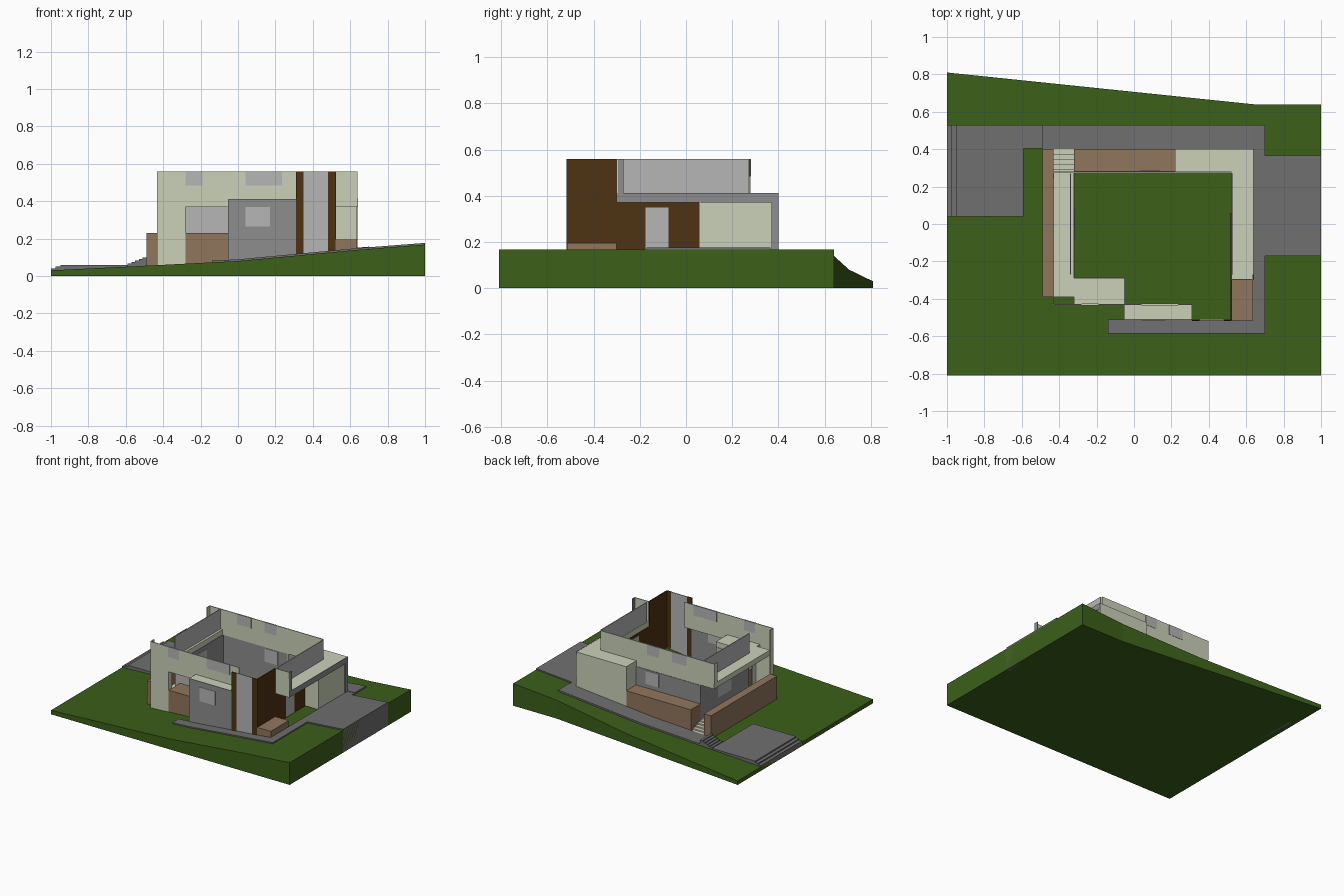
import bpy

if "Cube" in bpy.data.objects:
    bpy.data.objects.remove(bpy.data.objects["Cube"])


def material(name, rgb):
    m = bpy.data.materials.new(name)
    m.diffuse_color = (*rgb, 1)
    m.use_nodes = True
    m.node_tree.nodes["Principled BSDF"].inputs["Base Color"].default_value = m.diffuse_color
    return m


GRASS = material("grass", (0.045, 0.115, 0.01))
PALE = material("pale_render", (0.60, 0.64, 0.49))
WOOD = material("wood", (0.075, 0.032, 0.006))
BRICK = material("brick", (0.28, 0.18, 0.11))
PAVING = material("paving", (0.16, 0.16, 0.16))
WALL = material("grey_wall", (0.27, 0.27, 0.27))
GLASS = material("window", (0.47, 0.47, 0.47))
T = 0.006  # sheet wall thickness


def mesh(name, verts, faces, mat):
    me = bpy.data.meshes.new(name)
    me.from_pydata(verts, [], faces)
    ob = bpy.data.objects.new(name, me)
    bpy.context.collection.objects.link(ob)
    me.materials.append(mat)
    return ob


def box(name, x0, x1, y0, y1, z0, z1, mat):
    v = [(x, y, z) for x in (x0, x1) for y in (y0, y1) for z in (z0, z1)]
    f = [(0, 1, 3, 2), (4, 6, 7, 5), (0, 4, 5, 1), (2, 3, 7, 6), (0, 2, 6, 4), (1, 5, 7, 3)]
    return mesh(name, v, f, mat)


def wall_x(name, x, y0, y1, z0, z1, mat):
    return box(name, x - T / 2, x + T / 2, y0, y1, z0, z1, mat)


def wall_y(name, y, x0, x1, z0, z1, mat):
    return box(name, x0, x1, y - T / 2, y + T / 2, z0, z1, mat)


def lerp(pts, x):
    for (a, p), (b, q) in zip(pts, pts[1:]):
        if x <= b:
            return p + (q - p) * (x - a) / (b - a)
    return pts[-1][1]


GROUND = [(-1, 0.03), (-0.59, 0.05), (0, 0.08), (0.64, 0.14), (1, 0.168)]
BACK = [(-1, 0.81), (0.64, 0.64), (1, 0.64)]


def slope(name, xs, front, back, lift, bottom, mat):
    """Solid strip whose top follows the ground; back(x) gives its far edge."""
    v, f = [], []
    for x in xs:
        z = lerp(GROUND, x) + lift
        zb = bottom if bottom is not None else z - 0.02
        v += [(x, front, zb), (x, back(x), zb), (x, back(x), z), (x, front, z)]
    for i in range(len(xs) - 1):
        a = i * 4
        for k in range(4):
            n = (k + 1) % 4
            f.append((a + k, a + n, a + 4 + n, a + 4 + k))
    e = len(v) - 4
    f += [(3, 2, 1, 0), (e, e + 1, e + 2, e + 3)]
    return mesh(name, v, f, mat)


# Sloping site
slope("ground", [p[0] for p in GROUND], -0.81, lambda x: lerp(BACK, x), 0, 0, GRASS)

# Paths, drive, patio and steps
slope("drive", [0.70, 1], -0.17, lambda x: 0.365, 0.009, 0, PAVING)
slope("front_path", [-0.14, 0, 0.64, 0.70], -0.585, lambda x: -0.51, 0.009, None, PAVING)
slope("right_path", [0.635, 0.70], -0.51, lambda x: 0.40, 0.009, None, PAVING)
slope("back_path", [-0.49, 0, 0.64, 0.70], 0.40, lambda x: 0.53, 0.012, None, PAVING)
box("patio", -0.95, -0.59, 0.04, 0.53, 0.02, 0.06, PAVING)
for i in range(2):
    box(f"patio_step_{i}", -1 + 0.025 * i, -0.975 + 0.025 * i, 0.04, 0.53, 0.0, 0.04 + 0.01 * i, PAVING)
for i in range(5):
    box(f"path_step_{i}", -0.59 + 0.02 * i, -0.57 + 0.02 * i, 0.405, 0.53, 0.03, 0.066 + 0.008 * i, PAVING)

# Left terrace with its stair
box("terrace_floor", -0.43, -0.32, -0.39, 0.24, 0.05, 0.13, PALE)
for i in range(6):
    y = 0.40 - 0.027 * i
    box(f"terrace_step_{i}", -0.43, -0.32, y - 0.027, y, 0.05, 0.07 + 0.01 * i, PALE)

# Planters
box("left_planter", -0.49, -0.43, -0.39, 0.40, 0.05, 0.23, BRICK)
box("back_planter", -0.32, 0.22, 0.28, 0.40, 0.05, 0.23, BRICK)
box("recess_planter", -0.28, -0.05, -0.43, -0.29, 0.06, 0.23, BRICK)
box("front_planter", 0.52, 0.635, -0.515, -0.30, 0.12, 0.195, BRICK)

# Ground floor walls
wall_x("left_wall", -0.32, -0.29, 0.28, 0.05, 0.37, WALL)
wall_y("back_wall", 0.28, -0.32, 0.22, 0.07, 0.37, WALL)
wall_y("recess_window", -0.29, -0.32, -0.05, 0.07, 0.37, GLASS)
wall_x("room_left_wall", -0.05, -0.51, -0.29, 0.07, 0.41, WALL)
wall_y("room_front_wall", -0.51, -0.05, 0.31, 0.08, 0.412, WALL)
box("room_window", 0.04, 0.17, -0.515, -0.505, 0.265, 0.37, GLASS)
box("back_window", 0.03, 0.14, 0.275, 0.285, 0.26, 0.36, GLASS)
box("left_window", -0.325, -0.315, -0.08, 0.08, 0.2, 0.34, GLASS)
wall_x("right_wall", 0.52, -0.30, 0.06, 0.14, 0.37, WOOD)
box("side_door", 0.515, 0.525, -0.175, -0.075, 0.14, 0.35, GLASS)

# Tall stair tower front
wall_x("tower_side", 0.52, -0.515, -0.30, 0.13, 0.56, WOOD)
wall_y("tower_post_left", -0.515, 0.31, 0.35, 0.10, 0.56, WOOD)
wall_y("tower_glass", -0.512, 0.35, 0.48, 0.10, 0.56, GLASS)
wall_y("tower_post_right", -0.515, 0.48, 0.52, 0.12, 0.56, WOOD)

# Garage
wall_x("garage_door", 0.63, 0.06, 0.37, 0.14, 0.37, PALE)
wall_x("garage_frame", 0.637, 0.37, 0.40, 0.14, 0.37, WALL)
wall_y("garage_front", 0.06, 0.52, 0.635, 0.14, 0.37, PALE)
wall_y("garage_back", 0.397, 0.22, 0.64, 0.10, 0.37, PALE)
wall_x("garage_left", 0.223, 0.28, 0.40, 0.10, 0.37, PALE)

# Flat roof ledges
box("right_roof", 0.52, 0.638, -0.30, 0.40, 0.37, 0.412, PALE)
wall_x("right_fascia", 0.638, -0.30, 0.40, 0.37, 0.413, WALL)
box("back_roof", 0.22, 0.52, 0.28, 0.40, 0.37, 0.412, PALE)
box("left_roof", -0.43, -0.32, -0.39, 0.28, 0.37, 0.41, PALE)
box("recess_roof", -0.32, -0.05, -0.43, -0.29, 0.37, 0.41, PALE)
box("room_roof", -0.05, 0.31, -0.51, -0.43, 0.405, 0.412, PALE)

# Upper floor walls
wall_y("upper_front_wall", -0.43, -0.43, 0.31, 0.37, 0.56, PALE)
wall_y("upper_back_wall", 0.277, -0.43, 0.52, 0.37, 0.56, PALE)
wall_x("upper_left_wall", -0.34, -0.27, 0.27, 0.41, 0.56, GLASS)
wall_x("upper_right_wall", 0.525, -0.27, 0.27, 0.41, 0.56, GLASS)
wall_y("balcony_front", -0.297, 0.52, 0.64, 0.37, 0.56, PALE)
wall_x("balcony_front_edge", 0.637, -0.30, -0.27, 0.412, 0.56, WALL)
wall_x("back_wall_return", -0.43, 0.24, 0.28, 0.41, 0.56, PALE)

# Corner column reaching the ground
wall_y("column_front", -0.43, -0.43, -0.28, 0.05, 0.37, PALE)
wall_x("column_left", -0.43, -0.43, -0.39, 0.05, 0.56, PALE)
wall_x("column_right", -0.283, -0.43, -0.39, 0.05, 0.37, PALE)

# High windows
for y, spans in ((-0.43, ((-0.28, -0.19), (0.04, 0.235))), (0.277, ((-0.2, -0.08), (0.03, 0.13)))):
    for i, (a, b) in enumerate(spans):
        side = "front" if y < 0 else "back"
        box(f"high_window_{side}_{i}", a, b, y - 0.005, y + 0.005, 0.483, 0.56, GLASS)
